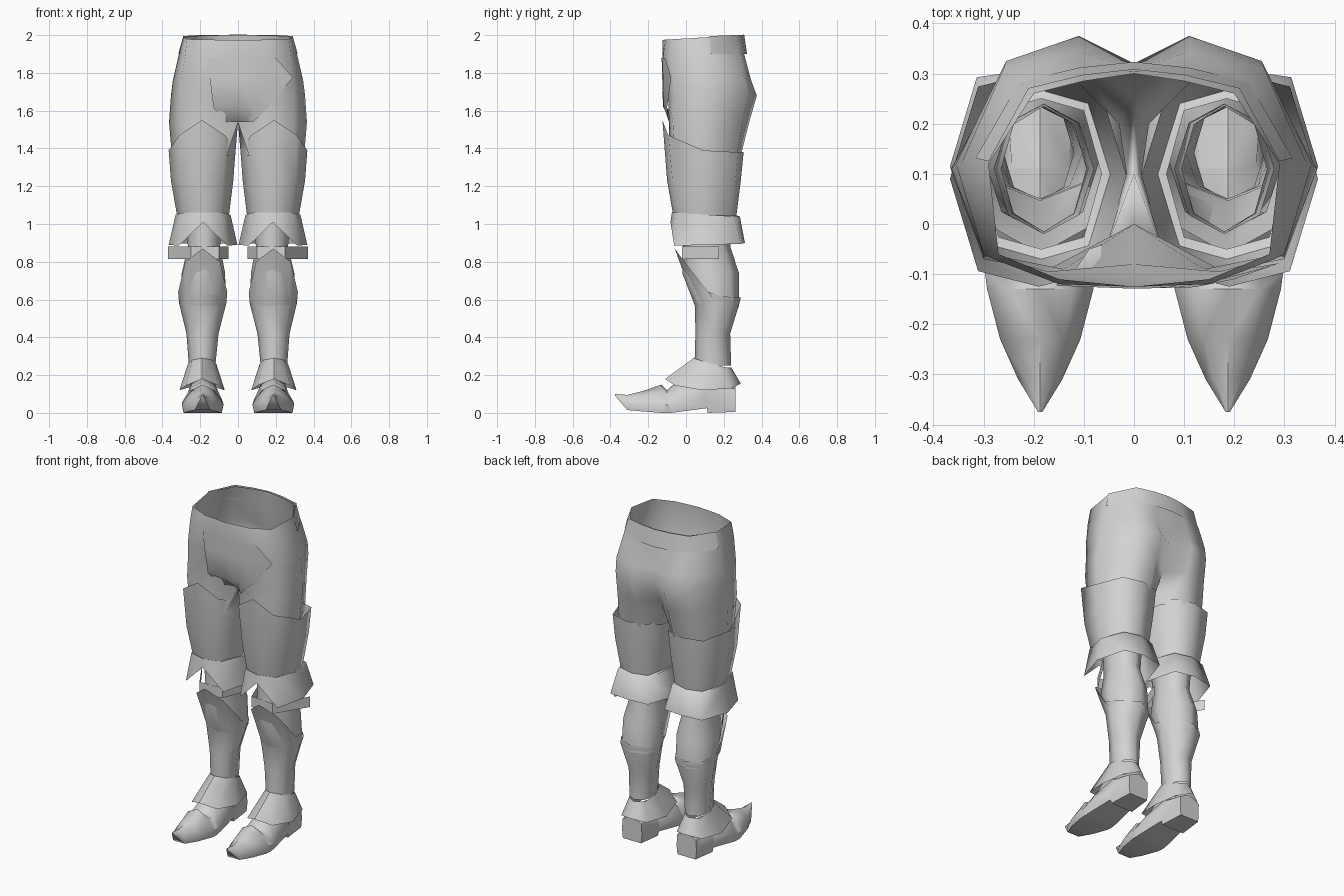
import bpy, bmesh, math

cube = bpy.data.objects.get("Cube")
if cube:
    bpy.data.objects.remove(cube)

grey = bpy.data.materials.new("plain grey")
grey.use_nodes = True
COLOUR = (0.65, 0.65, 0.65, 1)
grey.diffuse_color = COLOUR
grey.node_tree.nodes["Principled BSDF"].inputs["Base Color"].default_value = COLOUR


def loft(name, rings, side=1, closed=True, caps=False, mirror=False, angle=62):
    """Skin a list of equal-length point rings; side=-1 flips across x."""
    bm = bmesh.new()
    rows = [[bm.verts.new((side * x, y, z)) for x, y, z in ring] for ring in rings]
    n = len(rows[0])
    for a, b in zip(rows, rows[1:]):
        for i in range(n if closed else n - 1):
            j = (i + 1) % n
            quad = (a[i], a[j], b[j], b[i])
            # leave the centre plane of a mirrored part open
            if mirror and all(abs(v.co.x) < 0.001 for v in quad):
                continue
            bm.faces.new(quad)
    if caps:
        bm.faces.new(rows[0])
        bm.faces.new(rows[-1])
    bmesh.ops.recalc_face_normals(bm, faces=bm.faces)
    mesh = bpy.data.meshes.new(name)
    bm.to_mesh(mesh)
    bm.free()
    mesh.materials.append(grey)
    for p in mesh.polygons:
        p.use_smooth = True
    mesh.set_sharp_from_angle(angle=math.radians(angle))
    obj = bpy.data.objects.new(name, mesh)
    bpy.context.collection.objects.link(obj)
    if mirror:
        mod = obj.modifiers.new("mirror", 'MIRROR')
        mod.use_clip = True
    return obj


def ring(cx, cy, rx, ry, z, px=1.0, py=1.0):
    """Eight-sided ring starting at the front; z is a height or one per corner
    from front round the outer side to the back. px, py square off the corners."""
    heights = z if isinstance(z, list) else [z] * 5
    heights = heights + heights[3:0:-1]
    pts = []
    for i in range(8):
        a = i * math.pi / 4
        s, c = math.sin(a), math.cos(a)
        pts.append((cx + rx * math.copysign(abs(s) ** px, s),
                    cy - ry * math.copysign(abs(c) ** py, c), heights[i]))
    return pts


def level(z, rise, outline):
    return [(x, y, z + rise * (y + 0.12)) for x, y in outline]


# Hips: half outline runs front centre, round the side, to back centre, then crotch
hips = [
    level(1.975, 0.06, [(0, -.125), (.15, -.11), (.27, -.06), (.29, .12), (.2, .26), (.1, .285), (0, .3), (0, .1)]),
    level(1.89, 0, [(0, -.125), (.15, -.12), (.28, -.07), (.315, .12), (.23, .29), (.11, .31), (0, .305), (0, .1)]),
    level(1.76, 0, [(0, -.11), (.17, -.105), (.3, -.06), (.345, .12), (.26, .31), (.115, .345), (0, .31), (0, .1)]),
    level(1.68, 0, [(0, -.08), (.17, -.095), (.3, -.06), (.355, .12), (.255, .325), (.11, .375), (0, .32), (0, .1)]),
    level(1.54, 0, [(0, 0), (.14, -.09), (.3, -.07), (.365, .11), (.26, .3), (.11, .335), (0, .25), (0, .1)]),
    level(1.36, 0, [(.06, -.06), (.17, -.09), (.29, -.06), (.35, .1), (.27, .27), (.12, .29), (.03, .2), (.015, .1)]),
]
loft("hips", hips, mirror=True)

# Raised band round the back of the waist
band = [(.29, .125), (.21, .27), (.1, .297), (0, .308)]
loft("waist_band", [level(1.985, 0.04, band),
                    level(1.9, 0, [(x * 1.09, y * 1.05) for x, y in band])],
     closed=False, mirror=True)

# Lopsided cloth flap across the front, folded under the crotch
loft("front_flap", [
    level(1.88, 0, [(-.155, -.123), (0, -.129), (.12, -.126), (.2, -.11)]),
    level(1.775, 0, [(-.15, -.115), (0, -.126), (.13, -.122), (.29, -.078)]),
    level(1.62, 0, [(-.13, -.11), (0, -.122), (.08, -.118), (.16, -.1)]),
    level(1.54, 0, [(-.09, -.05), (0, -.02), (.04, -.05), (.08, -.09)])], closed=False)

for side, label in ((1, "left"), (-1, "right")):
    # Thigh plate with a peaked front edge
    loft(label + "_thigh_plate", [
        ring(.19, .09, .177, .215, [1.55, 1.47, 1.39, 1.38, 1.38], 1.1, .45),
        ring(.19, .095, .165, .195, 1.23, 1.1, .45),
        ring(.185, .1, .135, .165, 1.03, 1.1, .5)], side)

    # Flared knee cuff, notched at the front
    loft(label + "_knee_cuff", [
        ring(.185, .1, .12, .15, 1.05, 1, .5),
        ring(.185, .105, .145, .18, [1.06, 1.06, 1.05, 1.04, 1.04], 1, .5),
        ring(.185, .115, .182, .197, [1.01, .885, .89, .895, .9], 1, .3)], side)

    # Lower leg under the armour
    loft(label + "_calf", [
        ring(.18, .11, .1, .13, 1.04),
        ring(.18, .11, .085, .125, .88),
        ring(.183, .13, .115, .15, .74),
        ring(.185, .165, .12, .115, .56)], side)

    # Thin strap below the knee with a loose outer end
    path = [(.05, .12), (.1, -.01), (.25, -.02), (.37, .175)]
    loft(label + "_knee_strap", [[(x, y, z) for x, y in path] for z in (.88, .815)],
         side, closed=False)

    # Shin guard, high at the front and low at the back
    loft(label + "_shin_guard", [
        ring(.187, .115, .13, .175, [.87, .8, .64, .61, .61]),
        ring(.187, .165, .125, .118, .58),
        ring(.188, .142, .085, .092, .42),
        ring(.19, .142, .07, .097, .25)], side)

    # Flared ankle guard
    loft(label + "_ankle_guard", [
        ring(.19, .14, .075, .1, [.29, .28, .26, .24, .24]),
        ring(.19, .09, .12, .2, [.18, .145, .12, .13, .155], .95, .85)], side)

    # Pointed shoe: sections along y give half width, top, sole, and ridge squareness
    sections = []
    for y, w, top, sole, sq in ((.262, .068, .155, .005, .95), (.115, .082, .2, 0, .7),
                                (.11, .085, .2, .025, .7), (-.04, .106, .165, .005, .6),
                                (-.08, .109, .14, 0, .6), (-.1, .11, .12, 0, .6),
                                (-.13, .106, .15, 0, .6), (-.23, .08, .115, .008, .6),
                                (-.31, .044, .095, .015, .6), (-.375, .004, .1, .09, .6)):
        h = top - sole
        half = [(w * .92, sole), (w, sole + h * .35), (w * sq, sole + h * .8)]
        outline = half + [(0, top)] + [(-x, z) for x, z in reversed(half)]
        sections.append([(.187 + x, y, z) for x, z in outline])
    loft(label + "_shoe", sections, side, caps=True, angle=50)
